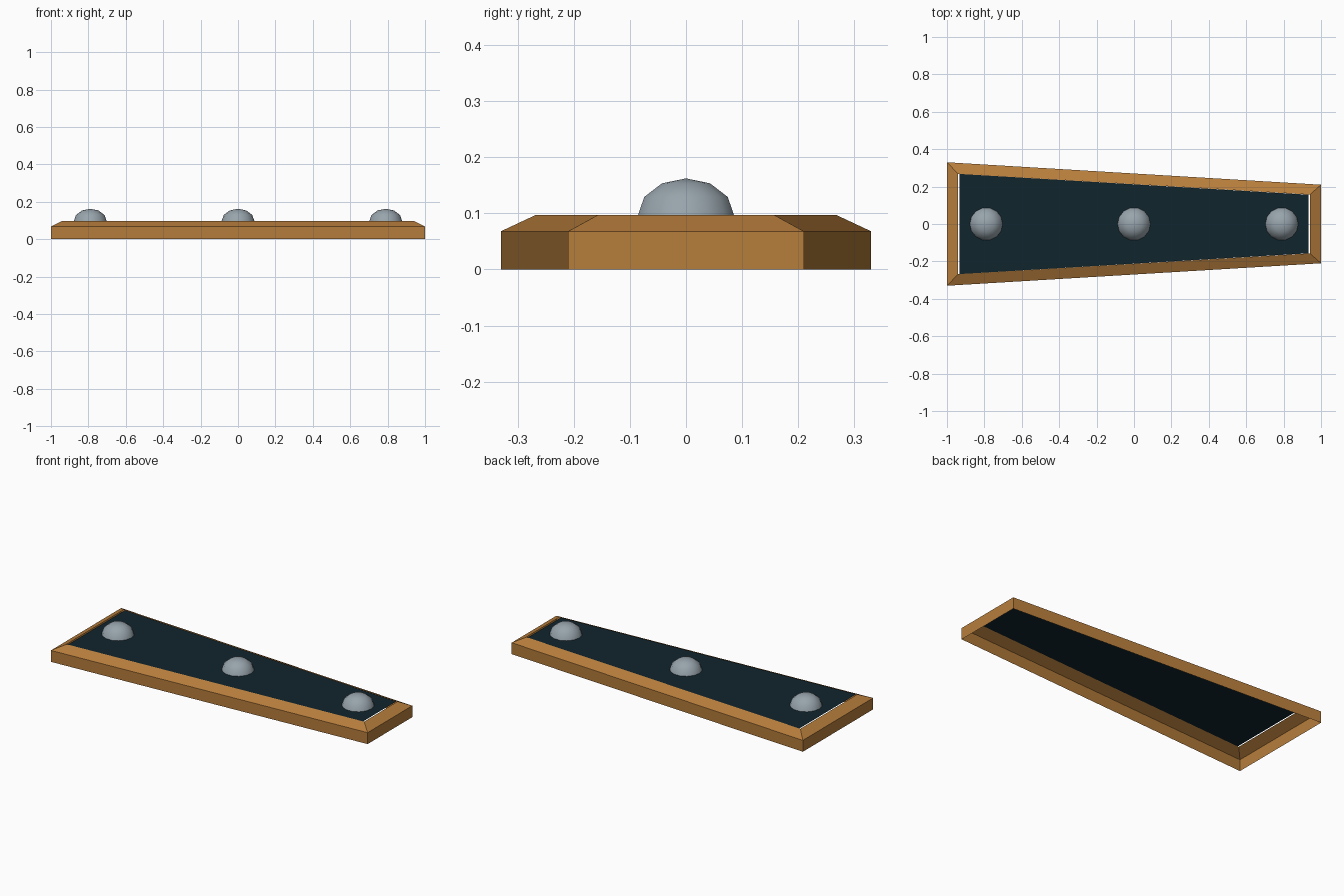
import bpy, bmesh, math

if "Cube" in bpy.data.objects:
    bpy.data.objects.remove(bpy.data.objects["Cube"])


def material(name, color):
    m = bpy.data.materials.new(name)
    m.diffuse_color = (*color, 1)
    m.use_nodes = True
    m.node_tree.nodes["Principled BSDF"].inputs["Base Color"].default_value = m.diffuse_color
    return m


WOOD = material("warm wood", (0.47, 0.205, 0.044))
DARK = material("dark blue panel", (0.0055, 0.018, 0.027))
STEEL = material("grey steel", (0.31, 0.37, 0.41))


def add_object(name, bm, mat):
    mesh = bpy.data.meshes.new(name)
    bm.to_mesh(mesh)
    bm.free()
    mesh.materials.append(mat)
    obj = bpy.data.objects.new(name, mesh)
    bpy.context.collection.objects.link(obj)
    return obj


def trapezoid(bm, x, y_left, y_right, z):
    # wide at the left end, narrow at the right, counter-clockwise from above
    pts = [(-x, -y_left), (x, -y_right), (x, y_right), (-x, y_left)]
    return [bm.verts.new((px, py, z)) for px, py in pts]


# Frame: open shell of upright walls and a sloped rim
bm = bmesh.new()
rings = [trapezoid(bm, 1.0, 0.33, 0.21, 0.0),
         trapezoid(bm, 1.0, 0.33, 0.21, 0.068),
         trapezoid(bm, 0.94, 0.268, 0.157, 0.097)]
for low, high in zip(rings, rings[1:]):
    for i in range(4):
        j = (i + 1) % 4
        bm.faces.new((low[i], low[j], high[j], high[i]))
add_object("frame", bm, WOOD)

# Panel: thin sheet filling the frame opening, with a hairline gap at the ends
bm = bmesh.new()
bm.faces.new(trapezoid(bm, 0.932, 0.2675, 0.1565, 0.096))
add_object("panel", bm, DARK)

# Studs: three low domes along the centre line
SEGMENTS, RINGS, RADIUS, HEIGHT, BASE = 14, 3, 0.088, 0.066, 0.0963
for label, x in (("left", -0.79), ("middle", 0.0), ("right", 0.79)):
    bm = bmesh.new()
    loops = []
    for r in range(RINGS):
        a = math.pi / 2 * r / RINGS
        loops.append([bm.verts.new((x + RADIUS * math.cos(a) * math.cos(t),
                                    RADIUS * math.cos(a) * math.sin(t),
                                    BASE + HEIGHT * math.sin(a)))
                      for t in (2 * math.pi * s / SEGMENTS for s in range(SEGMENTS))])
    top = bm.verts.new((x, 0, BASE + HEIGHT))
    for s in range(SEGMENTS):
        n = (s + 1) % SEGMENTS
        for low, high in zip(loops, loops[1:]):
            bm.faces.new((low[s], low[n], high[n], high[s]))
        bm.faces.new((loops[-1][s], loops[-1][n], top))
    for f in bm.faces:
        f.smooth = True
    add_object(label + "_stud", bm, STEEL)
